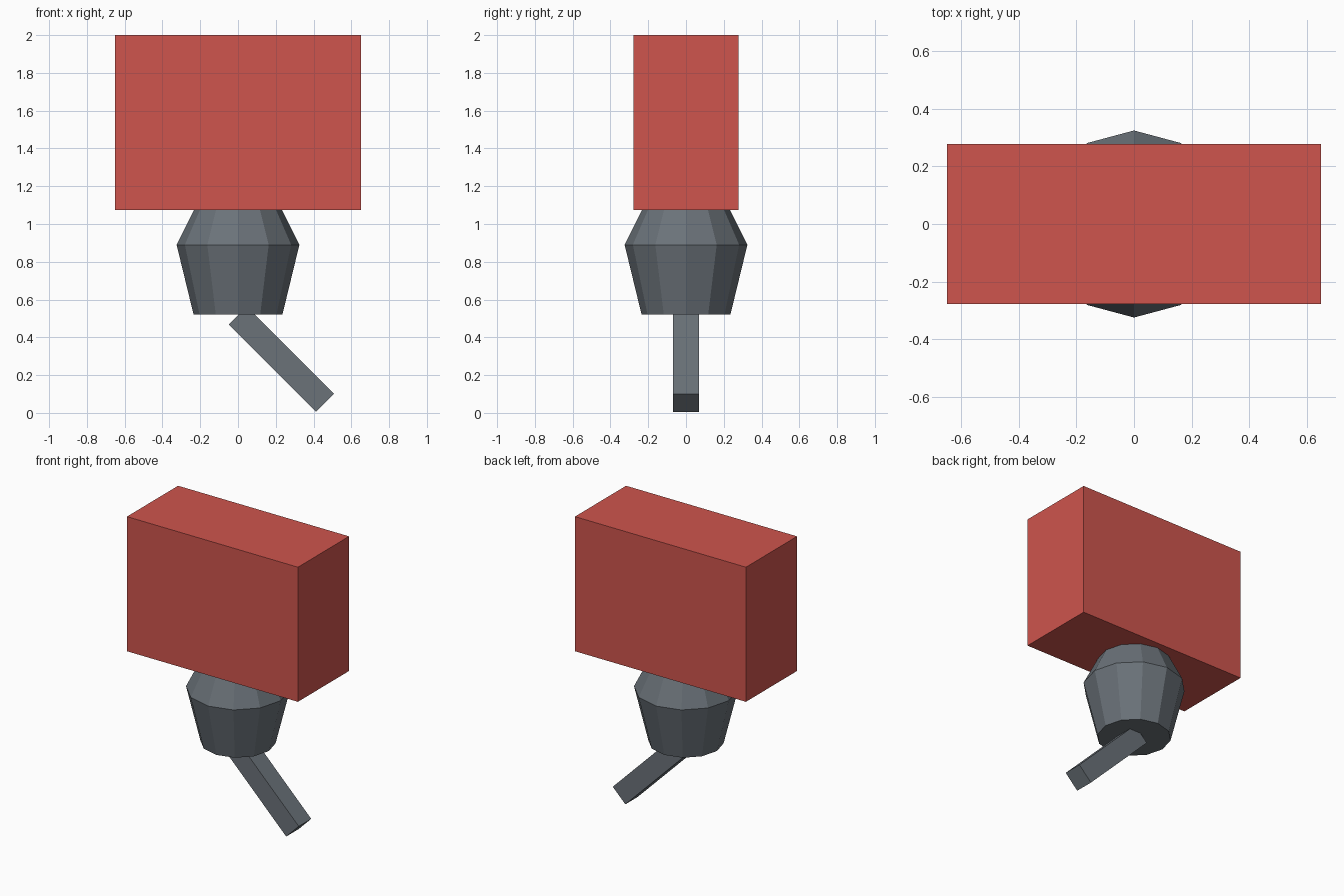
import bpy, bmesh, math
from mathutils import Matrix

if "Cube" in bpy.data.objects:
    bpy.data.objects.remove(bpy.data.objects["Cube"], do_unlink=True)


def material(name, rgb):
    m = bpy.data.materials.new(name)
    m.use_nodes = True
    m.diffuse_color = (*rgb, 1)
    m.node_tree.nodes["Principled BSDF"].inputs["Base Color"].default_value = (*rgb, 1)
    return m


red = material("red", (0.62, 0.09, 0.075))
grey = material("slate grey", (0.145, 0.168, 0.19))


def finish(bm, name, mat):
    bmesh.ops.recalc_face_normals(bm, faces=bm.faces)
    mesh = bpy.data.meshes.new(name)
    bm.to_mesh(mesh)
    bm.free()
    mesh.materials.append(mat)
    ob = bpy.data.objects.new(name, mesh)
    bpy.context.scene.collection.objects.link(ob)
    return ob


def box(name, size, centre, mat, tilt=0):
    bm = bmesh.new()
    bmesh.ops.create_cube(bm, size=1, matrix=Matrix.Translation(centre)
                          @ Matrix.Rotation(tilt, 4, "Y") @ Matrix.Diagonal((*size, 1)))
    return finish(bm, name, mat)


def lathe(name, profile, sides, mat):
    # rings of a flat-sided turned shape, bridged and capped
    bm = bmesh.new()
    rings = []
    for r, z in profile:
        angles = [2 * math.pi * i / sides for i in range(sides)]
        rings.append([bm.verts.new((r * math.cos(a), r * math.sin(a), z)) for a in angles])
    for low, high in zip(rings, rings[1:]):
        for i in range(sides):
            j = (i + 1) % sides
            bm.faces.new((low[i], low[j], high[j], high[i]))
    bm.faces.new(rings[0])
    bm.faces.new(rings[-1])
    return finish(bm, name, mat)


# Large block on top
box("top_block", (1.3, 0.555, 0.925), (0, 0, 1.5375), red)

# Twelve-sided tapered body
lathe("tapered_body", [(0.235, 0.52), (0.325, 0.89), (0.23, 1.08)], 12, grey)

# Square bar slanting down to the left
box("slanted_bar", (0.655, 0.135, 0.135), (0.23, 0, 0.285), grey, math.radians(45))
